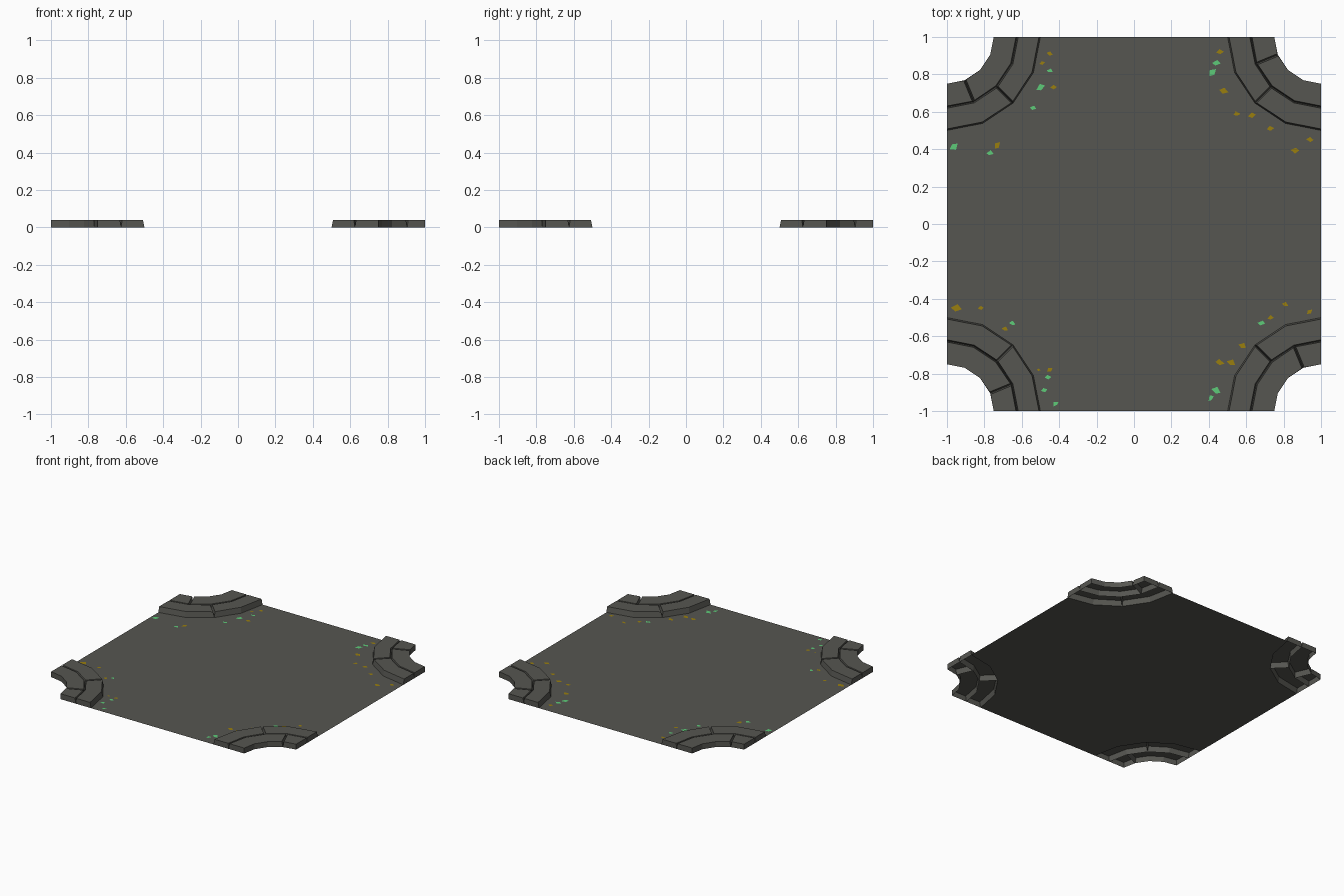
import bpy, bmesh, math, random
from mathutils import Matrix, Vector

if "Cube" in bpy.data.objects:
    bpy.data.objects.remove(bpy.data.objects["Cube"])

random.seed(4)
H = 0.04                      # kerb height
STEP = math.pi / 8            # 22.5 degree arc segments


def material(name, rgb):
    m = bpy.data.materials.new(name)
    m.diffuse_color = (*rgb, 1)
    m.use_nodes = True
    m.node_tree.nodes["Principled BSDF"].inputs["Base Color"].default_value = m.diffuse_color
    return m


STONE = material("grey_stone", (0.094, 0.094, 0.083))
GREEN = material("green_leaf", (0.11, 0.60, 0.19))
GOLD = material("gold_leaf", (0.32, 0.21, 0.004))


def finish(bm, name, mat):
    me = bpy.data.meshes.new(name)
    bm.to_mesh(me)
    bm.free()
    me.materials.append(mat)
    ob = bpy.data.objects.new(name, me)
    bpy.context.collection.objects.link(ob)
    return ob


def arc_point(r, i, shift=0.0, z=0.0):
    """Point on the arc round corner (-1, -1), optionally slid along the tangent."""
    a = i * STEP
    return Vector((-1 + r * math.cos(a) - shift * math.sin(a),
                   -1 + r * math.sin(a) + shift * math.cos(a), z))


def kerb_block(bm, base, top, i0, i1, rot):
    """Curved block, open underneath, tapering towards its top at the joints."""
    rows = []
    for i in range(i0, i1 + 1):
        s = 0.007 if i == i0 and i > 0 else -0.007 if i == i1 and i < 4 else 0
        pts = [arc_point(base[0], i), arc_point(base[1], i),
               arc_point(top[1], i, s, H), arc_point(top[0], i, s, H)]
        rows.append([bm.verts.new(rot @ p) for p in pts])
    for a, b in zip(rows, rows[1:]):
        for j in (1, 2, 3):               # outer wall, top, inner wall
            k = (j + 1) % 4
            bm.faces.new((a[j], b[j], b[k], a[k]))
    bm.faces.new(rows[0])
    bm.faces.new(rows[-1][::-1])


# Four kerb corners, each two rings of stone blocks
OUTER = ((0.375, 0.5), (0.381, 0.492))
INNER = ((0.25, 0.375), (0.25, 0.369))
outline = []
for k in range(4):
    rot = Matrix.Rotation(k * math.pi / 2, 4, 'Z')
    bm = bmesh.new()
    for ring, i0, i1 in ((OUTER, 0, 2), (OUTER, 2, 4), (INNER, 0, 1), (INNER, 1, 4)):
        kerb_block(bm, *ring, i0, i1, rot)
    # make the top faces point up, and everything else follow
    bmesh.ops.recalc_face_normals(bm, faces=bm.faces[:])
    flip = [f for f in bm.faces
            if all(v.co.z > H / 2 for v in f.verts) and f.normal.z < 0]
    if flip:
        bmesh.ops.reverse_faces(bm, faces=bm.faces[:])
    finish(bm, f"kerb_corner_{k + 1}", STONE)
    outline += [rot @ arc_point(0.5, i) for i in range(4, -1, -1)]

# Road surface, cut away under the kerbs
bm = bmesh.new()
f = bm.faces.new([bm.verts.new(p) for p in outline])
f.normal_update()
if f.normal.z < 0:
    f.normal_flip()
bmesh.ops.triangulate(bm, faces=[f])
finish(bm, "road_surface", STONE)

# Fallen leaves: x, y, half size
gold = [(-.45, .91, .017), (-.49, .86, .015), (-.43, .73, .018), (-.73, .42, .023),
        (.46, .92, .02), (.48, .71, .025), (.55, .59, .019), (.63, .58, .022),
        (.73, .51, .02), (.86, .39, .024), (.94, .45, .02), (-.95, -.45, .03),
        (-.82, -.45, .016), (-.69, -.56, .018), (-.51, -.78, .01), (-.45, -.78, .018),
        (.81, -.43, .018), (.94, -.47, .018), (.73, -.5, .018), (.58, -.65, .023),
        (.46, -.74, .025), (.52, -.74, .025)]
green = [(-.45, .82, .017), (-.5, .73, .026), (-.54, .62, .018), (-.96, .41, .027),
         (-.77, .38, .02), (.44, .86, .023), (.42, .81, .026), (-.65, -.53, .018),
         (-.46, -.82, .018), (-.48, -.89, .018), (-.42, -.96, .018), (.68, -.53, .021),
         (.44, -.89, .027), (.41, -.93, .02)]
for name, spots, mat in (("gold_leaves", gold, GOLD), ("green_leaves", green, GREEN)):
    bm = bmesh.new()
    for x, y, s in spots:
        a = random.uniform(-0.4, 0.8)
        ring = []
        for j, q in enumerate((1.0, 0.75, 1.0, 0.6)):
            t = a + j * math.pi / 2 + random.uniform(-0.3, 0.3)
            ring.append(bm.verts.new((x + s * q * math.cos(t), y + s * q * math.sin(t), 0.003)))
        bm.faces.new(ring)
    finish(bm, name, mat)
